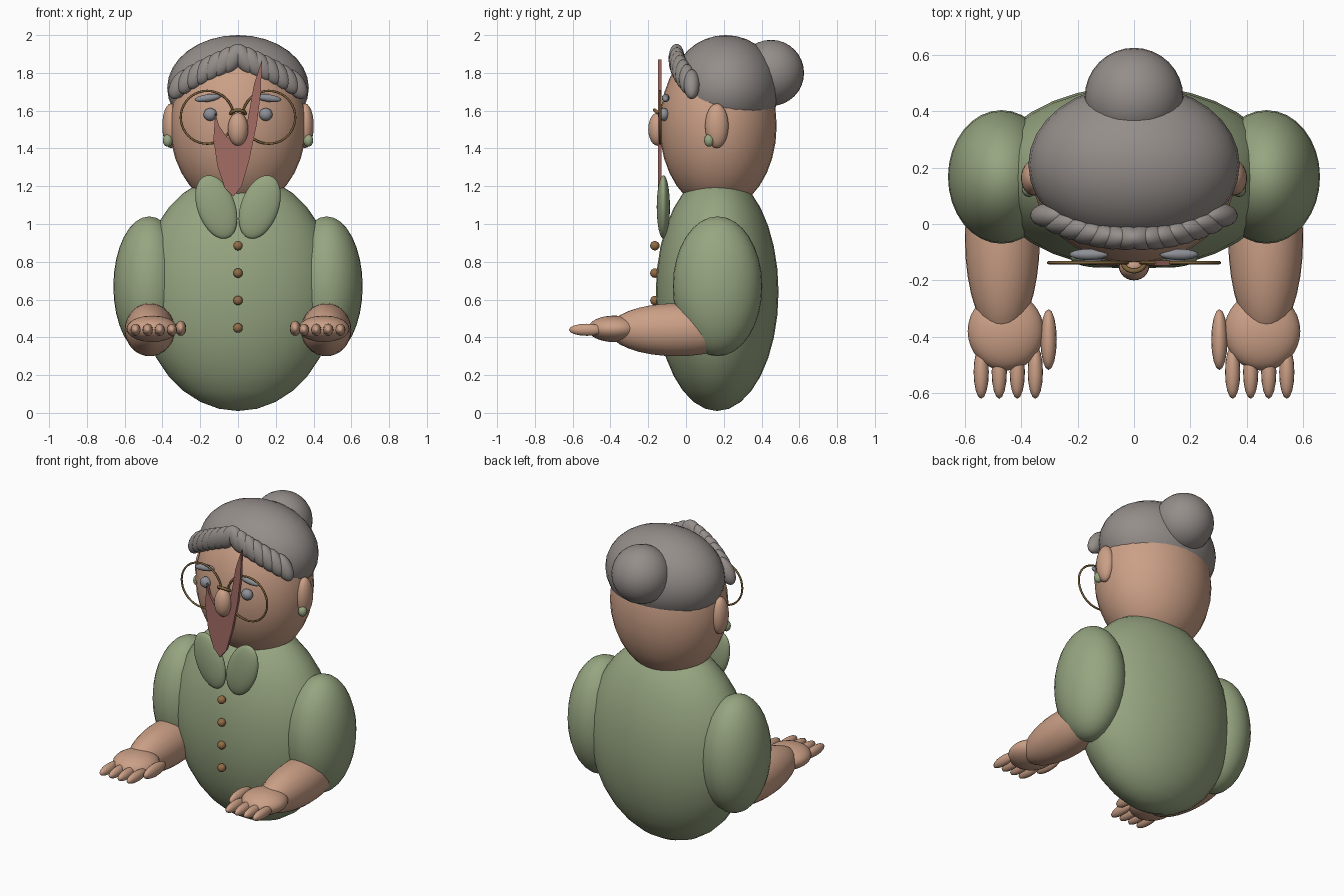
import bpy, bmesh, math
from mathutils import Matrix, Vector

cube = bpy.data.objects.get("Cube")
if cube:
    bpy.data.objects.remove(cube)


def material(name, r, g, b):
    m = bpy.data.materials.new(name)
    m.use_nodes = True
    m.diffuse_color = (r, g, b, 1)
    for n in m.node_tree.nodes:
        if n.type == 'BSDF_PRINCIPLED':
            n.inputs["Base Color"].default_value = (r, g, b, 1)
    return m


skin = material("warm skin", .60, .35, .24)
green = material("sage green", .31, .38, .22)
grey = material("hair grey", .30, .27, .255)
red = material("lip red", .37, .15, .13)
slate = material("slate grey", .27, .28, .31)
gold = material("dark gold", .21, .125, .045)
brown = material("button brown", .29, .15, .06)


def finish(name, bm, mat, smooth=True):
    me = bpy.data.meshes.new(name)
    bm.normal_update()
    bm.to_mesh(me)
    bm.free()
    for p in me.polygons:
        p.use_smooth = smooth
    me.materials.append(mat)
    ob = bpy.data.objects.new(name, me)
    bpy.context.collection.objects.link(ob)
    return ob


def ball(name, mat, centre, radii, tilt=0, segs=32):
    """Ellipsoid, tilted about the front-back axis."""
    bm = bmesh.new()
    bmesh.ops.create_uvsphere(bm, u_segments=segs, v_segments=segs // 2, radius=1)
    bm.transform(Matrix.Translation(centre)
                 @ Matrix.Rotation(math.radians(tilt), 4, 'Y')
                 @ Matrix.Diagonal((*radii, 1)))
    return finish(name, bm, mat)


def pair(name, mat, centre, radii, tilt=0, segs=32):
    x, y, z = centre
    for side, s in (("left", 1), ("right", -1)):
        ball(side + "_" + name, mat, (s * x, y, z), radii, s * tilt, segs)


def tube(name, mat, points, radius, closed=False):
    cu = bpy.data.curves.new(name, 'CURVE')
    cu.dimensions = '3D'
    cu.bevel_depth = radius
    cu.bevel_resolution = 2
    cu.use_fill_caps = True
    sp = cu.splines.new('POLY')
    sp.points.add(len(points) - 1)
    for p, co in zip(sp.points, points):
        p.co = (*co, 1)
    sp.use_cyclic_u = closed
    sp.use_smooth = True
    cu.materials.append(mat)
    ob = bpy.data.objects.new(name, cu)
    bpy.context.collection.objects.link(ob)


# Torso, collar and buttons
ball("body", green, (0, .165, .64), (.52, .325, .63))
pair("collar", green, (.115, -.12, 1.09), (.1, .035, .175), 20)
for i in range(4):
    ball(f"button_{i + 1}", brown, (0, -.165, .885 - .145 * i), (.025,) * 3, segs=16)

# Arms and hands
pair("sleeve", green, (.47, .167, .67), (.19, .237, .37))
pair("forearm", skin, (.467, -.05, .44), (.133, .36, .14))
pair("hand", skin, (.455, -.38, .445), (.135, .14, .07))
pair("thumb", skin, (.303, -.41, .448), (.029, .108, .04), segs=16)
for i in range(4):
    pair(f"finger_{i + 1}", skin, (.35 + .064 * i, -.525, .44), (.027, .095, .032), segs=16)

# Head, ears and earrings
ball("head", skin, (0, .17, 1.52), (.36, .31, .45))
pair("ear", skin, (.355, .163, 1.52), (.046, .062, .118), segs=24)
pair("earring", green, (.372, .122, 1.442), (.026, .026, .033), segs=16)

# Hair cap, bun and braided fringe
ball("hair", grey, (0, .21, 1.72), (.375, .285, .28))
ball("bun", grey, (0, .45, 1.80), (.175,) * 3)
for i in range(7):
    t = i / 6
    pair(f"braid_{i + 1}", grey,
         (.03 + .275 * t, -.05 + .08 * t * t, 1.875 - .1 * t - .035 * t * t),
         (.05, .043, .088), -32, 20)

# Face
pair("eye", slate, (.147, -.117, 1.58), (.036, .03, .034), segs=16)
pair("brow", slate, (.16, -.108, 1.667), (.07, .02, .02), 8, 16)
ball("nose", skin, (0, -.15, 1.502), (.054, .05, .088), segs=24)

# Pointed crescent mouth, a thin plate with a raised centre
outline = [(-.12, 1.59), (-.13, 1.45), (-.11, 1.31), (-.07, 1.19), (-.025, 1.145),
           (.02, 1.2), (.06, 1.34), (.1, 1.53), (.12, 1.69), (.127, 1.87),
           (.085, 1.74), (.06, 1.6), (.035, 1.47), (0, 1.44), (-.06, 1.46), (-.1, 1.52)]
bm = bmesh.new()
face = bm.faces.new([bm.verts.new((x, -.147, z)) for x, z in outline])
extruded = bmesh.ops.extrude_face_region(bm, geom=[face])["geom"]
bmesh.ops.translate(bm, vec=Vector((0, .018, 0)),
                    verts=[v for v in extruded if isinstance(v, bmesh.types.BMVert)])
bmesh.ops.recalc_face_normals(bm, faces=bm.faces[:])
finish("mouth", bm, red, smooth=False)

# Round glasses and bridge
for side, s in (("left", 1), ("right", -1)):
    ring = [(s * .163 + .14 * math.cos(a), -.137, 1.565 + .14 * math.sin(a))
            for a in (math.tau * k / 40 for k in range(40))]
    tube(side + "_lens_rim", gold, ring, .006, closed=True)
arch = [math.pi * k / 10 for k in range(11)]
tube("glasses_bridge", gold,
     [(.038 * math.cos(a), -.137 - .03 * math.sin(a), 1.583 + .02 * math.sin(a))
      for a in arch], .009)
